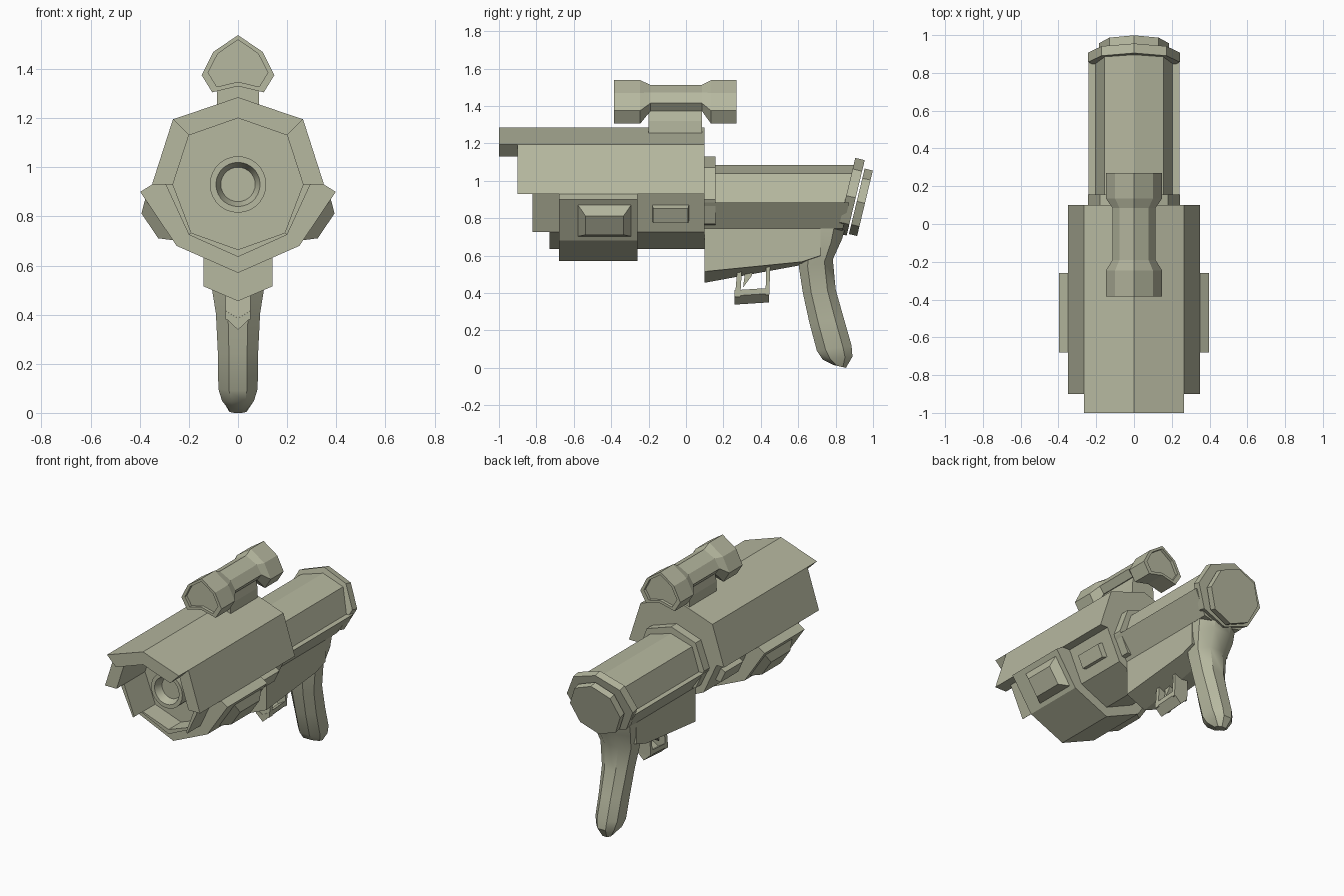
import bpy, bmesh, math
from mathutils import Vector

cube = bpy.data.objects.get("Cube")
if cube:
    bpy.data.objects.remove(cube, do_unlink=True)

COLOUR = (0.47, 0.48, 0.35, 1)
mat = bpy.data.materials.new("olive_sand")
mat.use_nodes = True
mat.diffuse_color = COLOUR
bsdf = mat.node_tree.nodes["Principled BSDF"]
bsdf.inputs["Base Color"].default_value = COLOUR
bsdf.inputs["Roughness"].default_value = 0.8


def loft(name, rings, smooth=None):
    """Skin a list of equal rings of 3D points and cap both ends."""
    bm = bmesh.new()
    loops = [[bm.verts.new(p) for p in ring] for ring in rings]
    n = len(loops[0])
    for a, b in zip(loops, loops[1:]):
        for i in range(n):
            j = (i + 1) % n
            bm.faces.new((a[i], a[j], b[j], b[i]))
    bm.faces.new(loops[0])
    bm.faces.new(loops[-1])
    bmesh.ops.recalc_face_normals(bm, faces=bm.faces)
    me = bpy.data.meshes.new(name)
    bm.to_mesh(me)
    bm.free()
    me.materials.append(mat)
    ob = bpy.data.objects.new(name, me)
    bpy.context.collection.objects.link(ob)
    if smooth:
        me.polygons.foreach_set("use_smooth", [True] * len(me.polygons))
        me.set_sharp_from_angle(angle=math.radians(smooth))
    return ob


def at(profile, y):
    return [(x, y, z) for x, z in profile]


def prism(name, profile, y0, y1):
    return loft(name, [at(profile, y0), at(profile, y1)])


def closed(half):
    """Mirror a half outline running from top centre to bottom centre."""
    return half + [(-x, z) for x, z in reversed(half) if x > 0]


def arch(outer, inner):
    """Mirrored wall between two half outlines that both start on the centre line."""
    def full(h):
        return [(-x, z) for x, z in reversed(h[1:])] + h
    return full(outer) + full(inner)[::-1]


def flip(profile, s):
    return [(x * s, z) for x, z in profile]


SIDES = (("left", 1), ("right", -1))

# Hollow front housing: stepped roof, cheeks, lower sides and floor
prism("roof", arch([(0, 1.285), (.265, 1.195)], [(0, 1.2), (.2, 1.13)]), -1, .1)
prism("floor", arch([(0, .635), (.2, .725)], [(0, .665), (.19, .733)]), -.73, .1)
for side, s in SIDES:
    prism(side + "_cheek", flip([(.265, 1.195), (.35, .93), (.265, .93), (.2, 1.13)], s), -.9, .1)
    prism(side + "_lower_side", flip([(.295, .93), (.2, .725), (.19, .733), (.265, .93)], s), -.82, .1)
prism("housing_core", closed([(0, 1.21), (.21, 1.14), (.275, .93), (.195, .729), (0, .65)]), -.6, .1)

# Band wrapped under the housing
prism("lower_band", arch([(0, .57), (.25, .68), (.398, .9), (.35, .93)],
                         [(0, .65), (.195, .729), (.28, .91), (.28, .93)]), -.68, -.26)


def raised_block(name, s, low, high, y0, y1, height, inset):
    """Tapered block standing on a sloping side face."""
    a, b = Vector(low), Vector(high)
    d = (b - a).normalized()
    out = Vector((d.y, -d.x)) * height
    rings = []
    for k, off in ((0, out * -.3), (inset, Vector((0, 0))), (inset, out)):
        k = inset if off == out else 0
        p, q = a + d * k + off, b - d * k + off
        rings.append([(s * p.x, y0 + k, p.y), (s * p.x, y1 - k, p.y),
                      (s * q.x, y1 - k, q.y), (s * q.x, y0 + k, q.y)])
    loft(name, rings)


for side, s in SIDES:
    raised_block(side + "_pod", s, (.265, .703), (.378, .87), -.577, -.294, .045, .04)
    raised_block(side + "_small_block", s, (.228, .785), (.267, .87), -.18, .015, .035, .004)

# Muzzle with a recessed bore
def circle(r, y, z=.93, n=28):
    return [(r * math.sin(t), y, z + r * math.cos(t))
            for t in (2 * math.pi * i / n for i in range(n))]

loft("muzzle", [circle(.115, -.58), circle(.115, -.75), circle(.09, -.75), circle(.07, -.7)], 30)


# Rear tube, cut on the slant of the butt plate
def slant(z):
    return .88 + .24 * (z - .915)

tube = closed([(0, 1.085), (.155, 1.04), (.205, .885), (.24, .885), (.14, .745), (0, .72)])
loft("rear_tube", [at(tube, .09), [(x, slant(z), z) for x, z in tube]])
prism("tube_collar", closed([(0, 1.13), (.18, 1.07), (.243, .9), (.18, .77), (0, .73)]), .09, .157)


# Octagonal butt plates
def butt_plate(name, rx, rz, y, z, thick):
    tilt = math.atan(.24)
    c, sn = math.cos(tilt), math.sin(tilt)
    rings = []
    for h in (-thick / 2, thick / 2):
        ring = []
        for i in range(8):
            t = i * math.pi / 4
            u = rz * math.cos(t)
            ring.append((rx * math.sin(t), y + u * sn + h * c, z + u * c - h * sn))
        rings.append(ring)
    loft(name, rings)

butt_plate("butt_plate", .243, .207, .882, .915, .052)
butt_plate("butt_pad", .185, .18, .935, .885, .045)

# Lower receiver with a rising V-shaped belly
loft("lower_receiver", [
    at(closed([(0, .8), (.14, .75), (.14, .515), (0, .455)]), .1),
    at(closed([(0, .8), (.14, .75), (.14, .567), (0, .55)]), .62),
    at(closed([(0, .8), (.14, .75), (.14, .6), (0, .59)]), .72)])


# Grip: front point, back point and half width of each section
def grip_ring(y0, z0, y1, z1, w):
    def pt(x, t):
        return (x, y0 + (y1 - y0) * t, z0 + (z1 - z0) * t)
    half = [(.45 * w, 0), (w, .25), (w, .75), (.45 * w, 1)]
    return [pt(x, t) for x, t in half] + [pt(-x, t) for x, t in reversed(half)]

loft("grip", [grip_ring(*r) for r in (
    (.61, .78, .86, .78, .14), (.6, .62, .835, .69, .135), (.605, .53, .785, .58, .112),
    (.625, .4, .8, .42, .09), (.66, .24, .845, .26, .082), (.7, .09, .885, .12, .08),
    (.73, .045, .89, .06, .065), (.79, .015, .855, 0, .035))], 35)


# Trigger guard and trigger
def side_plate(name, outline, w):
    loft(name, [[(x, y, z) for y, z in outline] for x in (-w, w)])

bar = [(0, .385), (.05, .415), (.05, .385), (0, .338)]
loft("guard_bar", [at(closed(bar), .26), [(x, .445, z + .012) for x, z in closed(bar)]])
side_plate("guard_front", [(.275, .54), (.3, .54), (.29, .38), (.262, .38)], .05)
side_plate("guard_rear", [(.43, .57), (.452, .57), (.445, .39), (.425, .39)], .05)
side_plate("trigger", [(.32, .54), (.37, .54), (.35, .49), (.305, .43)], .015)

# Sight tube: flared ends, slim middle, recessed lenses
lens = closed([(0, 1.538), (.1, 1.47), (.148, 1.375), (.105, 1.305), (0, 1.33)])

def sight(y, kx=1, kz=1, mid=1.43):
    return [(x * kx, y, mid + (z - mid) * kz) for x, z in lens]

slim = (.77, .6, 1.475)
rim = (.82, .82, 1.43)
loft("sight_tube", [
    sight(-.365, *rim), sight(-.385, *rim), sight(-.385), sight(-.245), sight(-.19, *slim),
    sight(.085, *slim), sight(.134), sight(.27), sight(.27, *rim), sight(.25, *rim)])
prism("sight_mount", closed([(0, 1.4), (.07, 1.39), (.085, 1.32), (.085, 1.24), (0, 1.24)]), -.2, .085)
